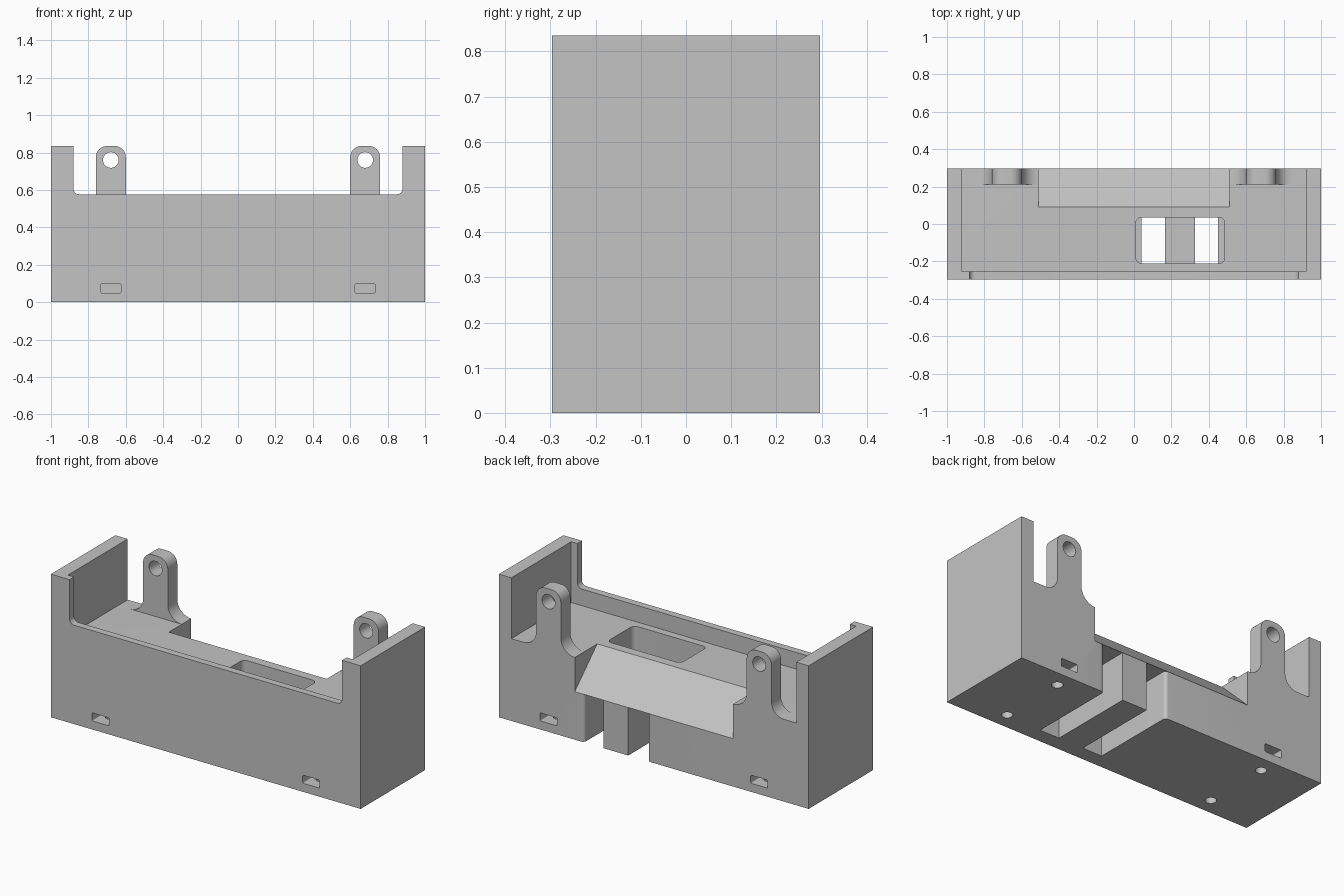
import bpy, bmesh
from math import radians, cos, sin

if "Cube" in bpy.data.objects:
    bpy.data.objects.remove(bpy.data.objects["Cube"], do_unlink=True)

BACK = 0.297      # half depth
TOP = 0.835       # overall height
DECK = 0.48       # deck height
ROOF = 0.28       # ceiling of the cable slots
FAR = 2.0         # overshoot for cutters

grey = bpy.data.materials.new("matte_grey")
grey.use_nodes = True
grey.diffuse_color = (0.55, 0.55, 0.55, 1)
grey.node_tree.nodes["Principled BSDF"].inputs["Base Color"].default_value = grey.diffuse_color


def arc(cx, cy, r, start, end, n=8):
    steps = [radians(start + (end - start) * i / n) for i in range(n + 1)]
    return [(cx + r * cos(a), cy + r * sin(a)) for a in steps]


def rect(x0, x1, y0, y1):
    return [(x0, y0), (x1, y0), (x1, y1), (x0, y1)]


def rounded(x0, x1, y0, y1, r):
    return (arc(x1 - r, y1 - r, r, 0, 90) + arc(x0 + r, y1 - r, r, 90, 180)
            + arc(x0 + r, y0 + r, r, 180, 270) + arc(x1 - r, y0 + r, r, 270, 360))


def prism(name, outline, axis, lo, hi):
    """Extrude a 2D outline along one axis."""
    place = {"x": lambda p: (lo, p[0], p[1]),
             "y": lambda p: (p[0], lo, p[1]),
             "z": lambda p: (p[0], p[1], lo)}[axis]
    bm = bmesh.new()
    face = bm.faces.new([bm.verts.new(place(p)) for p in outline])
    new = bmesh.ops.extrude_face_region(bm, geom=[face])["geom"]
    shift = [hi - lo if a == axis else 0 for a in "xyz"]
    bmesh.ops.translate(bm, vec=shift, verts=[v for v in new if isinstance(v, bmesh.types.BMVert)])
    bmesh.ops.recalc_face_normals(bm, faces=bm.faces)
    mesh = bpy.data.meshes.new(name)
    bm.to_mesh(mesh)
    bm.free()
    obj = bpy.data.objects.new(name, mesh)
    bpy.context.collection.objects.link(obj)
    mesh.materials.append(grey)
    return obj


def combine(target, tool, operation):
    """Boolean the tool into the target, then remove the tool."""
    tool.hide_render = True
    mod = target.modifiers.new(tool.name, "BOOLEAN")
    mod.operation, mod.object, mod.solver = operation, tool, "EXACT"
    bpy.context.view_layer.update()
    graph = bpy.context.evaluated_depsgraph_get()
    mesh = bpy.data.meshes.new_from_object(target.evaluated_get(graph))
    target.modifiers.clear()
    target.data = mesh
    bpy.data.objects.remove(tool, do_unlink=True)


def cut(name, *shape):
    combine(body, prism(name, *shape), "DIFFERENCE")


# Block with side walls, front wall and deck
body = prism("holder_body", rect(-1, 1, -BACK, BACK), "z", 0, TOP)
cut("tray_cutter", rect(-0.92, 0.92, -0.255, FAR), "z", DECK, FAR)
cut("front_notch_cutter", rounded(-0.88, 0.88, 0.577, FAR, 0.03), "y", -FAR, 0)

# Mounting lugs with flared feet
for s in (-1, 1):
    outline = ([(0.84, 0.4)] + arc(0.84, DECK + 0.08, 0.08, 270, 180)
               + arc(0.70, TOP - 0.06, 0.06, 0, 90) + arc(0.66, TOP - 0.06, 0.06, 90, 180)
               + arc(0.51, DECK + 0.09, 0.09, 0, -90) + [(0.51, 0.4)])
    lug = prism("mounting_lug", [(s * x, z) for x, z in outline], "y", 0.21, BACK)
    combine(body, lug, "UNION")
    cut("lug_hole_cutter", arc(s * 0.68, 0.76, 0.042, 0, 345, 23), "y", 0.1, FAR)

# Sloped recess along the back
slope = [(0.09, DECK), (0.39, DECK - 0.29), (0.39, 0.9), (0.09, 0.9)]
cut("slope_cutter", slope, "x", -0.51, 0.51)

# Deck pocket and the two cable slots below it
cut("pocket_cutter", rounded(0.01, 0.485, -0.21, 0.035, 0.03), "z", ROOF - 0.002, 0.55)
slot = [(0.165, 0.4), (0.165, -0.21), (0.04, -0.21)] + arc(0.02, 0.277, 0.02, 0, 90) + [(0.02, 0.4)]
cut("right_slot_cutter", slot, "z", -0.1, ROOF)
cut("left_slot_cutter", [(0.49 - x, y) for x, y in slot], "z", -0.1, ROOF)

# Nut windows in front and back, with screw holes from below
for sx in (-1, 1):
    for sy in (-1, 1):
        cx, ys = sx * 0.68, sorted((sy * 0.15, sy * 0.4))
        cut("nut_window_cutter", rounded(cx - 0.054, cx + 0.054, 0.05, 0.097, 0.005), "y", *ys)
        cut("screw_hole_cutter", arc(cx, sy * 0.2, 0.03, 0, 340, 17), "z", -0.1, 0.15)

# Smooth fillets, sharp edges
bpy.ops.object.select_all(action="DESELECT")
body.select_set(True)
bpy.context.view_layer.objects.active = body
bpy.ops.object.shade_smooth_by_angle(angle=radians(30))
